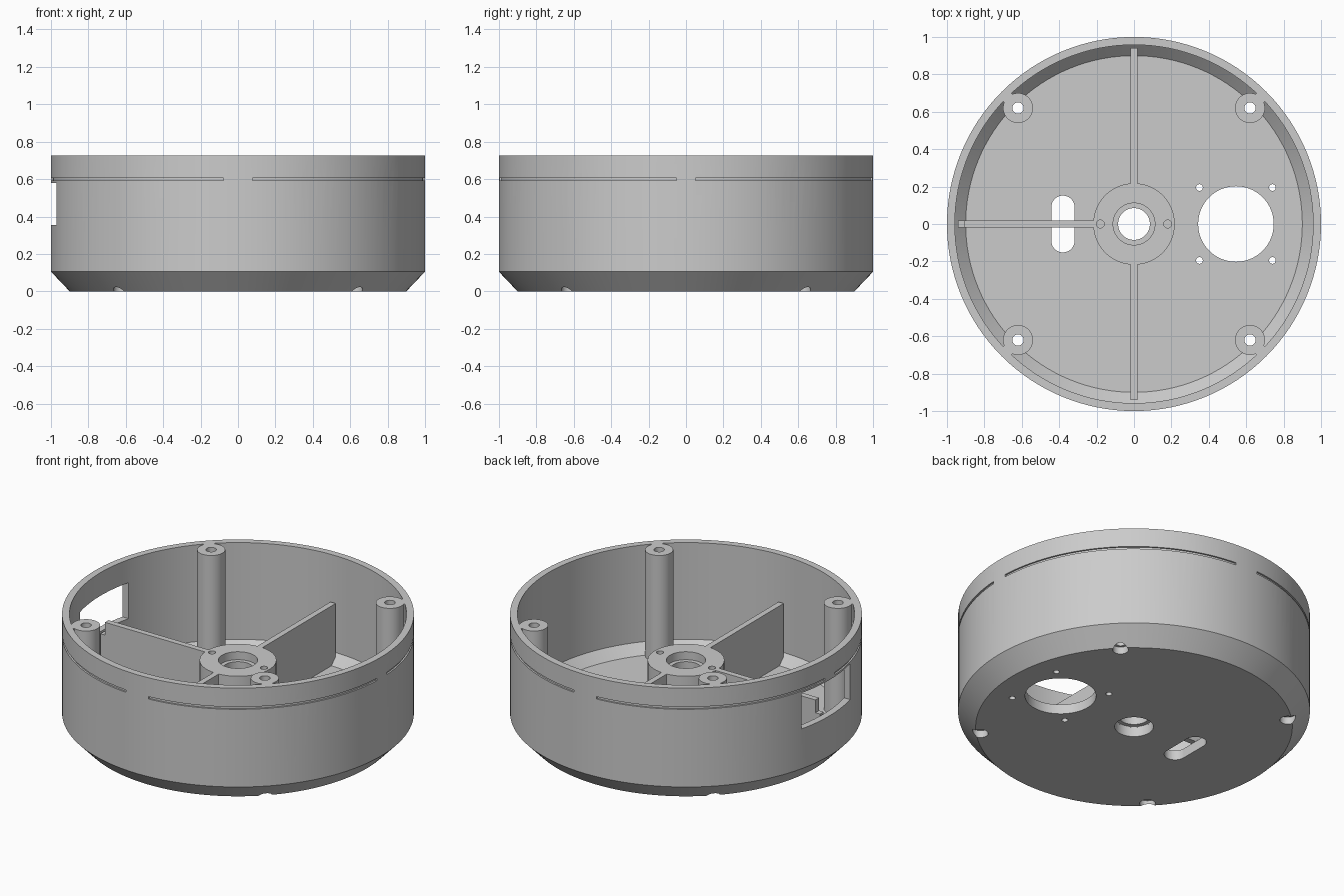
import bpy, bmesh, math

if "Cube" in bpy.data.objects:
    bpy.data.objects.remove(bpy.data.objects["Cube"])

TAU = 2 * math.pi
FLOOR, DECK, TOP = 0.06, 0.435, 0.725

grey = bpy.data.materials.new("light_grey")
grey.diffuse_color = (0.6, 0.6, 0.6, 1)
grey.use_nodes = True
grey.node_tree.nodes["Principled BSDF"].inputs["Base Color"].default_value = grey.diffuse_color


def finish(name, bm):
    bmesh.ops.recalc_face_normals(bm, faces=bm.faces)
    mesh = bpy.data.meshes.new(name)
    bm.to_mesh(mesh)
    bm.free()
    mesh.materials.append(grey)
    ob = bpy.data.objects.new(name, mesh)
    bpy.context.collection.objects.link(ob)
    return ob


def lathe(name, profile, segs, centre=(0, 0), start=0.0, sweep=TAU):
    """Turn a closed (radius, height) outline about a vertical axis."""
    bm = bmesh.new()
    full = sweep >= TAU
    rings = []
    for i in range(segs if full else segs + 1):
        a = start + sweep * i / segs
        rings.append([bm.verts.new((centre[0] + r * math.cos(a),
                                    centre[1] + r * math.sin(a), z)) for r, z in profile])
    n = len(profile)
    for i in range(segs):
        p, q = rings[i], rings[(i + 1) % len(rings)]
        for j in range(n):
            k = (j + 1) % n
            bm.faces.new((p[j], p[k], q[k], q[j]))
    if not full:
        bm.faces.new(rings[0])
        bm.faces.new(rings[-1])
    return finish(name, bm)


def prism(name, outline, z0, z1):
    bm = bmesh.new()
    face = bm.faces.new([bm.verts.new((x, y, z0)) for x, y in outline])
    ext = bmesh.ops.extrude_face_region(bm, geom=[face])["geom"]
    for v in ext:
        if isinstance(v, bmesh.types.BMVert):
            v.co.z = z1
    return finish(name, bm)


def rect(x0, x1, y0, y1):
    return [(x0, y0), (x1, y0), (x1, y1), (x0, y1)]


def circle(cx, cy, r, n=32):
    return [(cx + r * math.cos(TAU * i / n), cy + r * math.sin(TAU * i / n)) for i in range(n)]


def cut(ob, cutters):
    bpy.context.view_layer.objects.active = ob
    for c in cutters:
        m = ob.modifiers.new("cut", 'BOOLEAN')
        m.operation, m.solver, m.object = 'DIFFERENCE', 'EXACT', c
        bpy.ops.object.modifier_apply(modifier=m.name)


parts, cutters = [], []

# Round housing with chamfered base
housing = lathe("housing", [(0.11, 0), (0.9, 0), (1, 0.105), (1, TOP), (0.958, TOP),
                            (0.958, 0.118), (0.9, FLOOR), (0.11, FLOOR)], 128)
parts.append(housing)

# Interrupted groove around the outside
gaps = [0.05, 0.078, 0.05, 0.078]
for i in range(4):
    a0 = i * TAU / 4 + gaps[i]
    a1 = (i + 1) * TAU / 4 - gaps[(i + 1) % 4]
    cutters.append(lathe("groove_cutter", [(0.99, 0.592), (1.05, 0.592), (1.05, 0.607), (0.99, 0.607)],
                         32, start=a0, sweep=a1 - a0))

# Side window
window = prism("window_cutter", rect(-1.1, -0.91, -0.24, 0.24), 0.355, 0.58)
cutters.append(window)

# Floor openings: large round hole, its four screw holes, long slot
cutters.append(prism("large_hole_cutter", circle(0.545, 0, 0.202, 64), -0.1, 0.2))
for sx in (-1, 1):
    for sy in (-1, 1):
        cutters.append(prism("small_hole_cutter",
                             circle(0.545 + 0.195 * sx, 0.195 * sy, 0.018, 20), -0.1, 0.2))
slot = []
for i in range(34):
    half = i // 17
    a = math.pi * (i % 17) / 16 + math.pi * half
    slot.append((-0.38 + 0.062 * math.cos(a), (-0.09 if half else 0.09) + 0.062 * math.sin(a)))
cutters.append(prism("slot_cutter", slot, -0.1, 0.2))

# Corner posts with screw holes, counterbores and webs to the wall
for sx in (-1, 1):
    for sy in (-1, 1):
        x, y = 0.62 * sx, 0.62 * sy
        parts.append(lathe("post", [(0.03, FLOOR), (0.08, FLOOR), (0.08, TOP), (0.03, TOP)], 40, (x, y)))
        cutters.append(prism("counterbore_cutter", circle(x, y, 0.045), -0.1, 0.045))
        cutters.append(prism("screw_hole_cutter", circle(x, y, 0.03, 40), -0.1, 0.2))
        a = math.atan2(sy, sx)
        c, s = math.cos(a), math.sin(a)
        web = [(r * c - t * s, r * s + t * c) for r, t in rect(0.935, 0.97, -0.032, 0.032)]
        parts.append(prism("post_web", web, 0.12, TOP))

cut(housing, cutters)

# Central hub with an inner lip and two screw holes
hub = lathe("hub", [(0.11, FLOOR), (0.218, FLOOR), (0.218, DECK), (0.112, DECK),
                    (0.112, 0.385), (0.085, 0.385), (0.085, 0.065), (0.11, 0.065)], 64)
hub_cutters = [prism("hub_hole_cutter", circle(0.18 * s, 0, 0.021, 24), 0.2, 0.6) for s in (-1, 1)]
cut(hub, hub_cutters)
parts.append(hub)

# Ribs to the back, front and left
parts.append(prism("back_rib", rect(-0.018, 0.018, 0.205, 0.942), FLOOR, DECK))
parts.append(prism("front_rib", rect(-0.018, 0.018, -0.942, -0.205), FLOOR, DECK))
left_rib = prism("left_rib", rect(-0.942, -0.205, -0.018, 0.018), FLOOR, DECK)
cut(left_rib, [window])
parts.append(left_rib)

# Remove cutters and shade
for c in cutters + hub_cutters:
    bpy.data.objects.remove(c)
for ob in parts:
    bpy.ops.object.select_all(action='DESELECT')
    ob.select_set(True)
    bpy.context.view_layer.objects.active = ob
    bpy.ops.object.shade_smooth_by_angle(angle=math.radians(30))
